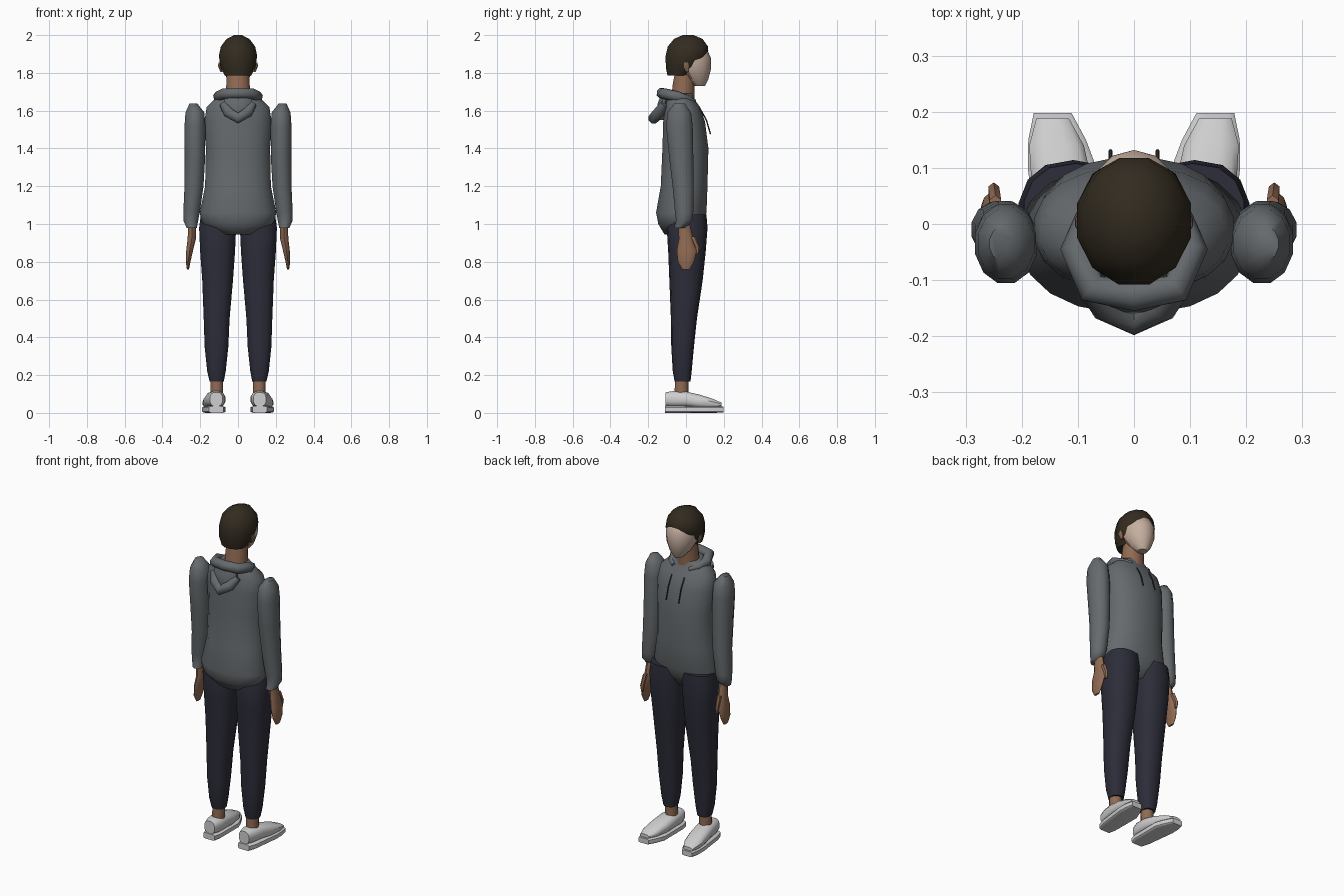
import bpy, bmesh, math
from mathutils import Vector

if "Cube" in bpy.data.objects:
    bpy.data.objects.remove(bpy.data.objects["Cube"], do_unlink=True)


def material(name, r, g, b):
    m = bpy.data.materials.new(name)
    m.use_nodes = True
    m.diffuse_color = (r, g, b, 1)
    bsdf = m.node_tree.nodes["Principled BSDF"]
    bsdf.inputs["Base Color"].default_value = (r, g, b, 1)
    bsdf.inputs["Roughness"].default_value = 0.8
    return m


GREY = material("hoodie grey", 0.13, 0.143, 0.152)
NAVY = material("trouser navy", 0.026, 0.026, 0.042)
HAIR = material("hair brown", 0.032, 0.024, 0.014)
SKIN = material("skin brown", 0.28, 0.145, 0.085)
FACE = material("face pale", 0.56, 0.43, 0.35)
SHOE = material("shoe white", 0.62, 0.62, 0.62)
CORD = material("cord dark", 0.03, 0.03, 0.033)


def smooth(ob, angle):
    bpy.ops.object.select_all(action="DESELECT")
    ob.select_set(True)
    bpy.context.view_layer.objects.active = ob
    bpy.ops.object.shade_smooth_by_angle(angle=math.radians(angle))


def loft(name, rings, mats, n=12, power=2.0, axis="Z", side=1, cut=None, rule=None, angle=40):
    """Skin superellipse rings (u, v, along, ru, rv); axis is the loft direction."""
    bm = bmesh.new()
    loops = []
    for u, v, w, ru, rv in rings:
        loop = []
        for i in range(n):
            a = 2 * math.pi * (i + 0.5) / n
            c, s = math.cos(a), math.sin(a)
            pu = side * (u + ru * math.copysign(abs(c) ** (2 / power), c))
            pv = v + rv * math.copysign(abs(s) ** (2 / power), s)
            loop.append(bm.verts.new((pu, pv, w) if axis == "Z" else (pu, w, pv)))
        loops.append(loop)
    for a, b in zip(loops, loops[1:]):
        for i in range(n):
            j = (i + 1) % n
            bm.faces.new((a[i], a[j], b[j], b[i]))
    bm.faces.new(loops[0])
    bm.faces.new(loops[-1])
    bmesh.ops.recalc_face_normals(bm, faces=bm.faces)
    if cut:
        bmesh.ops.bisect_plane(bm, geom=bm.verts[:] + bm.edges[:] + bm.faces[:],
                               plane_co=cut[0], plane_no=cut[1], clear_outer=True)
    if rule:
        for f in bm.faces:
            f.material_index = rule(f.calc_center_median())
    me = bpy.data.meshes.new(name)
    bm.to_mesh(me)
    bm.free()
    for m in mats:
        me.materials.append(m)
    ob = bpy.data.objects.new(name, me)
    bpy.context.collection.objects.link(ob)
    smooth(ob, angle)
    return ob


def tube(name, points, radius, mat):
    """Round tube along points (x, y, z, radius scale)."""
    cu = bpy.data.curves.new(name, "CURVE")
    cu.dimensions = "3D"
    cu.bevel_depth = radius
    cu.bevel_resolution = 2
    cu.use_fill_caps = True
    sp = cu.splines.new("POLY")
    sp.points.add(len(points) - 1)
    for p, (x, y, z, r) in zip(sp.points, points):
        p.co = (x, y, z, 1)
        p.radius = r
    cu.materials.append(mat)
    ob = bpy.data.objects.new(name, cu)
    bpy.context.collection.objects.link(ob)
    bpy.ops.object.select_all(action="DESELECT")
    ob.select_set(True)
    bpy.context.view_layer.objects.active = ob
    bpy.ops.object.convert(target="MESH")
    smooth(bpy.context.view_layer.objects.active, 50)


def mirrored(half):
    """Complete a half path that ends on the centre line."""
    return half + [(-x, y, z, r) for x, y, z, r in reversed(half[:-1])]


# Head, hair and neck
loft("head", [(0, .07, 1.73, .027, .03), (0, .052, 1.765, .058, .066), (0, .032, 1.82, .084, .1),
              (0, .02, 1.88, .09, .112), (0, .01, 1.93, .078, .098), (0, .01, 1.955, .05, .06)],
     [FACE, SKIN], n=14, rule=lambda c: 1 if c.y < 0.02 else 0)
loft("hair", [(0, -.04, 1.785, .072, .06), (0, -.015, 1.83, .096, .095), (0, .006, 1.89, .105, .118),
              (0, .01, 1.94, .094, .11), (0, .012, 1.98, .062, .078), (0, .012, 2, .022, .03)],
     [HAIR], n=12, cut=(Vector((0, .13, 1.93)), Vector((0, .15, -.13))))
loft("neck", [(0, -.02, 1.63, .07, .065), (0, -.012, 1.74, .064, .06), (0, 0, 1.83, .06, .055)], [SKIN])

# Hoodie body, collar roll, hanging hood
loft("hoodie_body", [(0, -.03, .945, .09, .085), (0, -.03, 1, .19, .118), (0, -.025, 1.06, .205, .135),
                     (0, -.01, 1.2, .176, .125), (0, -.003, 1.4, .172, .123), (0, -.01, 1.54, .18, .112),
                     (0, -.02, 1.62, .168, .095), (0, -.03, 1.66, .125, .075), (0, -.03, 1.69, .085, .068)],
     [GREY], n=20, power=2.2, angle=60)
tube("hood_collar", mirrored([(.05, .045, 1.65, .4), (.085, .01, 1.66, .7), (.103, -.045, 1.675, 1),
                              (.075, -.115, 1.69, 1), (0, -.128, 1.692, 1)]), .029, GREY)
tube("hood_rim", mirrored([(.078, -.115, 1.635, .7), (.05, -.145, 1.59, 1),
                           (0, -.17, 1.56, 1)]), .03, GREY)
loft("hood_pouch", [(0, -.125, 1.55, .03, .025), (0, -.125, 1.59, .065, .035),
                    (0, -.12, 1.64, .08, .03), (0, -.11, 1.68, .07, .025)], [GREY])

for side, tag in ((1, "left"), (-1, "right")):
    # Sleeve, hand and thumb
    loft(tag + "_sleeve", [(.245, -.03, .98, .028, .034), (.25, -.01, 1.02, .041, .044),
                           (.246, -.01, 1.06, .045, .05), (.233, -.015, 1.2, .052, .058),
                           (.228, -.025, 1.35, .056, .066), (.228, -.035, 1.52, .057, .073),
                           (.228, -.035, 1.59, .052, .064), (.236, -.035, 1.637, .022, .03)],
         [GREY], side=side, angle=60)
    loft(tag + "_hand", [(.265, 0, .76, .006, .02), (.264, 0, .8, .013, .043), (.256, .004, .86, .019, .053),
                         (.245, 0, .92, .023, .038), (.242, -.01, 1, .022, .03)], [SKIN], n=10, side=side)
    loft(tag + "_thumb", [(.25, .06, .84, .006, .008), (.25, .06, .875, .011, .014),
                          (.247, .035, .935, .012, .016)], [SKIN], n=6, side=side)

    # Trouser leg and ankle
    loft(tag + "_trouser_leg", [(.113, -.018, .165, .038, .042), (.114, -.02, .22, .05, .05),
                                (.114, -.018, .35, .064, .06), (.113, -.011, .5, .07, .069),
                                (.108, 0, .7, .083, .088), (.108, .005, .85, .094, .099),
                                (.108, .006, .98, .1, .108), (.104, .014, 1.05, .094, .094)],
         [NAVY], n=14, power=2.4, side=side, angle=60)
    loft(tag + "_ankle", [(.113, -.025, .08, .035, .038), (.113, -.022, .2, .034, .036)], [SKIN], side=side)

    # Shoe upper and flat sole
    loft(tag + "_shoe_upper", [(.115, .072, -.108, .034, .038), (.115, .073, -.07, .047, .043),
                               (.12, .072, 0, .054, .042), (.128, .06, .07, .056, .038),
                               (.138, .05, .14, .05, .026), (.145, .042, .188, .03, .012)],
         [SHOE], power=2.6, axis="Y", side=side)
    loft(tag + "_sole", [(.115, .018, -.112, .038, .018), (.118, .018, -.07, .05, .018),
                         (.128, .018, .1, .062, .018), (.137, .018, .15, .052, .018),
                         (.145, .018, .198, .034, .016)],
         [SHOE], power=6, axis="Y", side=side)

    # Ear and drawstring
    loft(tag + "_ear", [(.088, .005, 1.805, .006, .008), (.097, .003, 1.835, .009, .016),
                        (.098, 0, 1.855, .006, .01)], [SKIN], n=8, side=side)
    tube(tag + "_drawstring", [(side * .042, .075, 1.61, 1), (side * .042, .108, 1.55, 1),
                               (side * .042, .13, 1.475, 1)], .0035, CORD)
